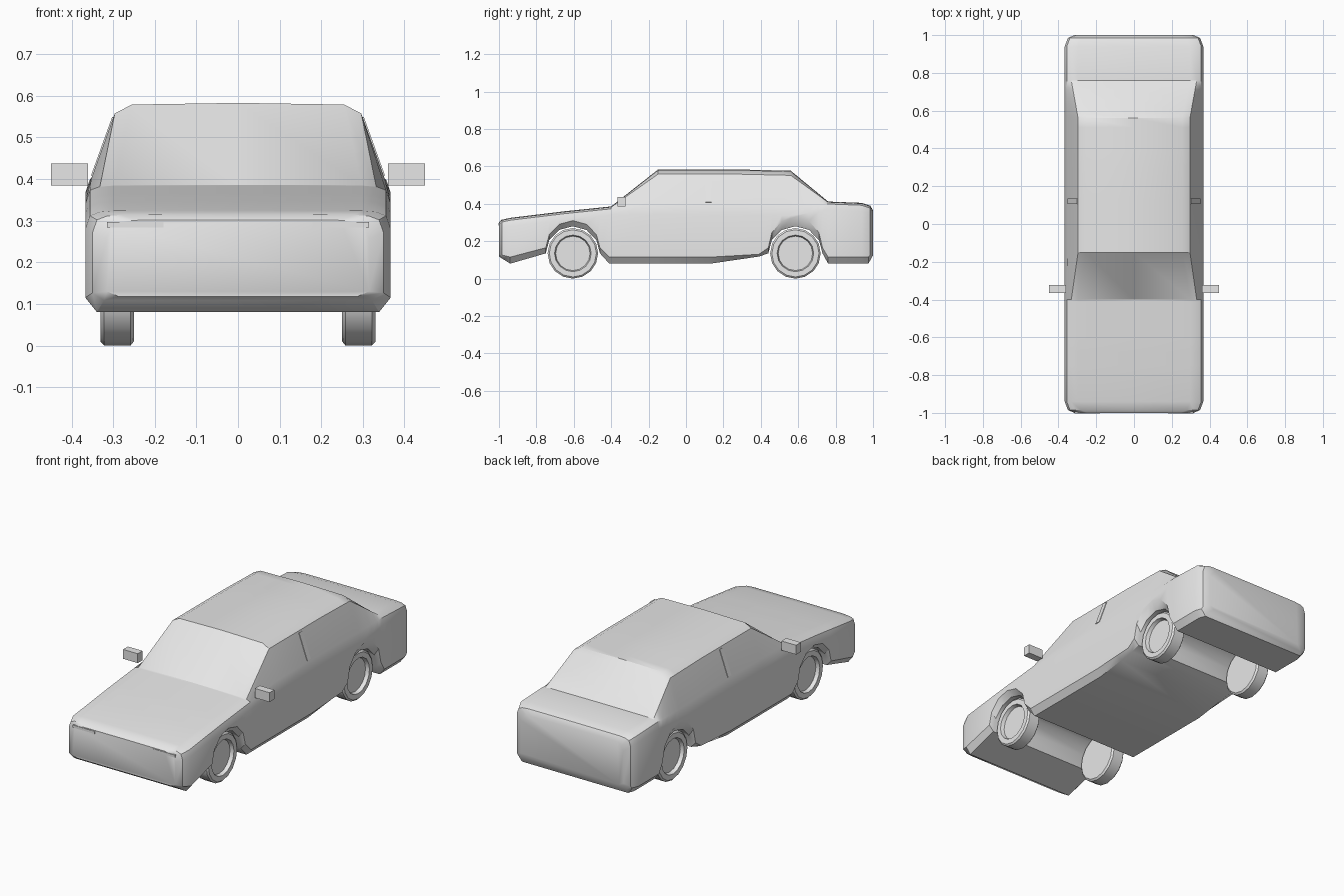
import bpy, bmesh, math
from mathutils import Matrix, Vector

cube = bpy.data.objects.get("Cube")
if cube:
    bpy.data.objects.remove(cube, do_unlink=True)

grey = bpy.data.materials.new("light_grey")
grey.use_nodes = True
colour = (0.8, 0.8, 0.8, 1)
grey.diffuse_color = colour
grey.node_tree.nodes["Principled BSDF"].inputs["Base Color"].default_value = colour


def finish(bm, name, angle=35):
    """Turn a bmesh into a named object with smooth shading and sharp edges."""
    bmesh.ops.recalc_face_normals(bm, faces=bm.faces)
    mesh = bpy.data.meshes.new(name)
    bm.to_mesh(mesh)
    bm.free()
    mesh.materials.append(grey)
    obj = bpy.data.objects.new(name, mesh)
    bpy.context.collection.objects.link(obj)
    bpy.ops.object.select_all(action='DESELECT')
    obj.select_set(True)
    bpy.context.view_layer.objects.active = obj
    bpy.ops.object.shade_smooth_by_angle(angle=math.radians(angle))
    return obj


def loft(bm, rings, cap=True):
    """Bridge closed rings of points, optionally closing both ends."""
    loops = [[bm.verts.new(p) for p in ring] for ring in rings]
    for a, b in zip(loops, loops[1:]):
        for i in range(len(a)):
            j = (i + 1) % len(a)
            bm.faces.new((a[i], a[j], b[j], b[i]))
    if cap:
        bm.faces.new(loops[0])
        bm.faces.new(loops[-1])


def box(name, centre, size, tilt=0):
    bm = bmesh.new()
    turn = Matrix.Rotation(tilt, 4, 'Y')
    bmesh.ops.create_cube(bm, size=1, matrix=Matrix.Translation(centre) @ turn
                          @ Matrix.Diagonal((*size, 1)))
    return finish(bm, name)


def sample(keys, y):
    """Linear interpolation in a list of (y, value) keys."""
    for (ya, a), (yb, b) in zip(keys, keys[1:]):
        if y <= yb:
            return a + (b - a) * max(0, (y - ya) / (yb - ya))
    return keys[-1][1]


# Side profile, plan outline and cabin share of the section, along the length
top = [(-1, .302), (-.985, .315), (-.94, .325), (-.65, .36), (-.4, .386),
       (-.15, .583), (.3, .583), (.56, .577), (.76, .412), (.94, .405),
       (.985, .39), (1, .365)]
width = [(-1, .315), (-.985, .35), (-.94, .367), (.94, .367), (.985, .35), (1, .315)]
cabin = [(-.4, 0), (-.15, 1), (.56, 1), (.76, 0)]

# Underside: lips and sills, with a wheel arch over each axle
axle_z, tyre_r = .135, .135
axles = {"front": -.605, "rear": .585}


def arch(y, lip):
    pts = []
    for step in range(7):
        a = math.pi * (1 - step / 6)
        pts.append((y + .145 * math.cos(a), axle_z + .145 * math.sin(a),
                    .03 + lip * math.sin(a)))
    return pts


under = [(-1, .118, .012), (-.94, .08, .035), *arch(axles["front"], 0),
         (-.41, .08, .035), (.13, .08, .035), (.39, .118, .012),
         *arch(axles["rear"], .02), (.76, .08, .035), (.975, .08, .035), (1, .125, .015)]
floor = [(y, z) for y, z, lip in under]
sill = [(y, z + lip) for y, z, lip in under]

# Section offsets (inwards, down) from the outline: deck shape and cabin shape
deck = [(0, .045), (.011, .013), (.035, .004), (.07, .001)]
house = [(0, .24), (.014, .183), (.071, .025), (.112, .004)]


def section(y):
    w, zt, g = sample(width, y), sample(top, y), sample(cabin, y)
    half = [(w - .028, sample(floor, y)), (w, sample(sill, y))]
    for (dx, dz), (hx, hz) in zip(deck, house):
        half.append((w - dx - (hx - dx) * g, zt - dz - (hz - dz) * g))
    ring = half + [(0, zt)] + [(-x, z) for x, z in reversed(half)]
    return [Vector((x, y, z)) for x, z in ring]


stations = sorted({round(y, 3) for keys in (top, width, cabin, floor) for y, _ in keys})
bm = bmesh.new()
loft(bm, [section(y) for y in stations])
finish(bm, "car_body", 32)


# Wheels: turned profile with a recessed hub on the outer side
def wheel(name, side, y):
    profile = [(.25, .125), (.258, tyre_r), (.322, tyre_r), (.33, .126),
               (.33, .098), (.31, .092)]
    count = 16
    rings = []
    for x, r in profile:
        angles = [math.tau * i / count for i in range(count)]
        rings.append([(side * x, y + r * math.cos(a), axle_z + r * math.sin(a))
                      for a in angles])
    bm = bmesh.new()
    loft(bm, rings)
    finish(bm, name)


for side, label in ((1, "left"), (-1, "right")):
    for end, y in axles.items():
        wheel(f"{end}_{label}_wheel", side, y)
    # Door mirror
    box(f"{label}_mirror", (side * .405, -.345, .411), (.09, .042, .052))
    # Headlight brow plate
    box(f"{label}_headlight", (side * .247, -.999, .29), (.135, .008, .014))
    # Pillar between the side windows
    box(f"{label}_door_pillar", (side * .325, .12, .478), (.006, .03, .15),
        -side * math.atan2(.057, .158))
